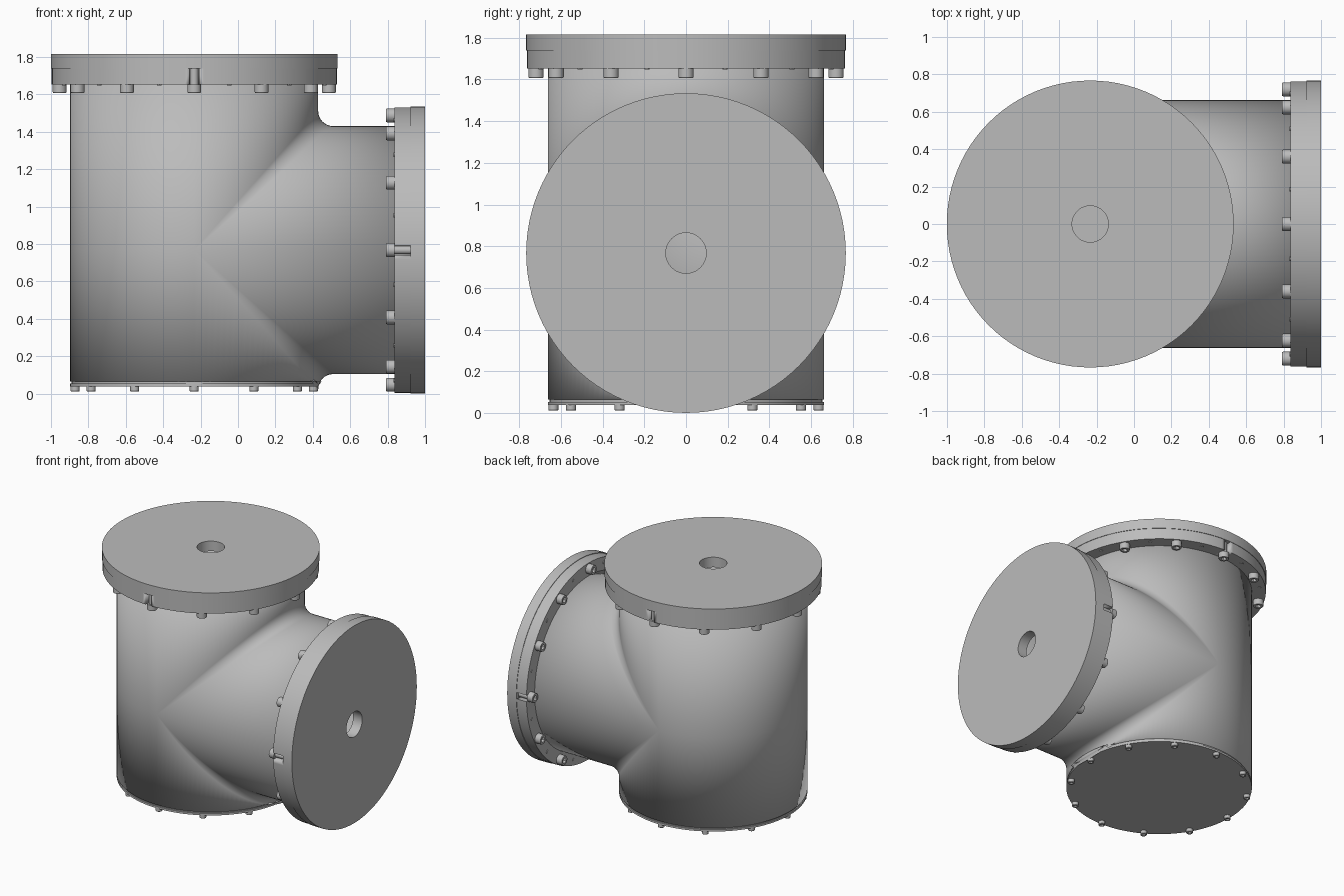
import bpy, bmesh
from math import pi, sin, cos, radians
from mathutils import Matrix, Vector

if "Cube" in bpy.data.objects:
    bpy.data.objects.remove(bpy.data.objects["Cube"])

CX, CZ = -0.234, 0.767      # upright pipe axis x, branch axis height
R, FILLET = 0.663, 0.08     # pipe radius, blend at the junction
TOP, END = 1.816, 1.0       # outer cap faces
CAP, FLANGE = 0.078, 0.085  # thicknesses
BASE = 0.065                # lower end of the upright pipe

grey = bpy.data.materials.new("steel grey")
grey.use_nodes = True
colour = (0.5, 0.5, 0.5, 1)
grey.diffuse_color = colour
grey.node_tree.nodes["Principled BSDF"].inputs["Base Color"].default_value = colour


def finish(name, bm, matrix=Matrix()):
    bmesh.ops.remove_doubles(bm, verts=bm.verts, dist=1e-5)
    bmesh.ops.dissolve_degenerate(bm, edges=bm.edges, dist=1e-6)
    bmesh.ops.recalc_face_normals(bm, faces=bm.faces)
    mesh = bpy.data.meshes.new(name)
    bm.to_mesh(mesh)
    bm.free()
    mesh.materials.append(grey)
    ob = bpy.data.objects.new(name, mesh)
    bpy.context.collection.objects.link(ob)
    ob.matrix_world = matrix
    bpy.ops.object.select_all(action='DESELECT')
    ob.select_set(True)
    bpy.context.view_layer.objects.active = ob
    bpy.ops.object.shade_smooth_by_angle(angle=radians(30))
    return ob


def sheet(bm, rows, closed=False):
    """Skin rows of points with quads."""
    rows = [[bm.verts.new(p) for p in row] for row in rows]
    pairs = list(zip(rows, rows[1:])) + ([(rows[-1], rows[0])] if closed else [])
    for a, b in pairs:
        for i in range(len(a) - 1):
            bm.faces.new((a[i], a[i + 1], b[i + 1], b[i]))


def lathe(bm, profile, segs=96, at=(0, 0, 0)):
    """Spin (radius, z) points; a third item makes the ring hexagonal."""
    rows = []
    for k in range(segs):
        a = 2 * pi * k / segs
        hexed = cos(pi / 6) / cos(a % (pi / 3) - pi / 6)
        rows.append([Vector(at) + Vector((p[0] * cos(a), p[0] * sin(a), 0)) *
                     (hexed if len(p) > 2 else 1) + Vector((0, 0, p[1]))
                     for p in profile])
    sheet(bm, rows, closed=True)


def spun(name, profile, matrix):
    bm = bmesh.new()
    lathe(bm, profile)
    return finish(name, bm, matrix)


def ring_of(name, profile, radius, z, matrix, start=0, segs=24):
    bm = bmesh.new()
    for k in range(12):
        a = radians(start + 30 * k)
        lathe(bm, profile, segs, (radius * cos(a), radius * sin(a), z))
    return finish(name, bm, matrix)


def bolt(r, head, shank):
    """Socket-head screw pointing down, seat at z = 0."""
    s, d = r * 0.55, -head * 0.5
    return [(0, shank), (r * 0.6, shank), (r * 0.6, 0), (r, 0), (r, -head * 0.9),
            (r * 0.92, -head), (s, -head, 1), (s, d, 1), (0, d)]


# Tee body: each slice across y is a T outline with filleted inner corners
def tee_body():
    bm = bmesh.new()
    upper, lower, back = [], [], []
    zt, xe = TOP - CAP - 0.01, END - CAP - 0.01
    for k in range(65):
        t = pi * (k / 64 - 0.5)
        y, h = R * sin(t), max(R * cos(t), 0)
        f = FILLET * cos(t)
        arc = [(f * (1 - cos(a)), f * (1 - sin(a)))
               for a in [pi / 2 * j / 10 for j in range(11)]]
        up = [(CX + h + dx, y, CZ + h + dz) for dx, dz in arc]
        down = [(x, y, 2 * CZ - z) for x, y, z in up]
        upper.append([(CX + h, y, zt)] + up + [(xe, y, CZ + h)])
        lower.append([(CX + h, y, BASE)] + down + [(xe, y, CZ - h)])
        back.append([(CX - h, y, z) for z in (zt, CZ, BASE)])
    for rows in (upper, lower, back):
        sheet(bm, rows)
    return finish("tee_body", bm)


body = tee_body()
wall = body.modifiers.new("wall", 'SOLIDIFY')
wall.thickness, wall.offset = 0.02, -1


# Flanged ends, built facing up and then placed
def flanged_end(side, matrix):
    low = -CAP - FLANGE
    spun(side + "_cap", [(0.097, -CAP), (0.767, -CAP), (0.767, 0), (0.097, 0),
                         (0.097, -CAP)], matrix)
    flange = spun(side + "_flange", [(R - 0.005, low), (0.763, low), (0.763, -CAP),
                                     (R - 0.005, -CAP), (R - 0.005, low)], matrix)
    # Pry slots on both sides
    bm = bmesh.new()
    for s in (-1, 1):
        place = Matrix.Translation((0, s * 0.76, low + FLANGE / 2))
        bmesh.ops.create_cube(bm, size=1, matrix=place @ Matrix.Diagonal((0.05, 0.09, 0.12, 1)))
    cutter = finish(side + "_slot_cutter", bm, matrix)
    cutter.hide_render = True
    cutter.hide_set(True)
    cutter.display_type = 'WIRE'
    cut = flange.modifiers.new("slots", 'BOOLEAN')
    cut.operation, cut.object, cut.solver = 'DIFFERENCE', cutter, 'EXACT'
    ring_of(side + "_bolts", bolt(0.037, 0.045, FLANGE), 0.72, low, matrix)
    ring_of(side + "_pins", [(0, 0.01), (0.012, 0.01), (0.012, -0.005), (0, -0.005)],
            0.72, low, matrix, start=15, segs=12)


flanged_end("top", Matrix.Translation((CX, 0, TOP)))
flanged_end("branch", Matrix.Translation((END, 0, CZ)) @ Matrix.Rotation(pi / 2, 4, 'Y'))

# Bolted base plate with a thin recessed gasket above it
base = Matrix.Translation((CX, 0, 0))
spun("base_plate", [(0, 0.038), (R, 0.038), (R, 0.053), (0, 0.053)], base)
spun("base_gasket", [(0, 0.053), (R - 0.008, 0.053), (R - 0.008, 0.07), (0, 0.07)], base)
ring_of("base_bolts", bolt(0.024, 0.027, 0.01), 0.637, 0.038, base)
